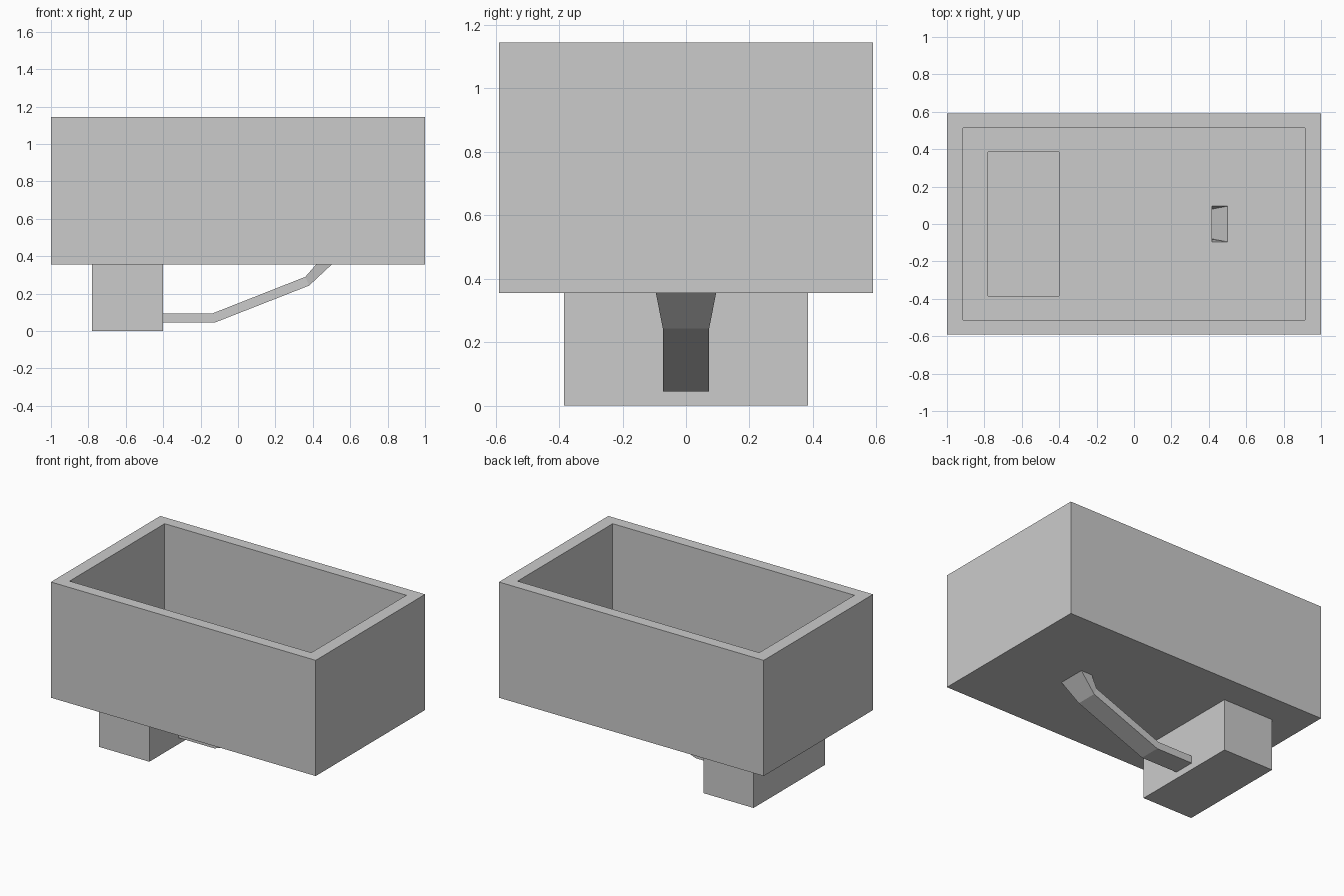
import bpy, bmesh, math

if "Cube" in bpy.data.objects:
    bpy.data.objects.remove(bpy.data.objects["Cube"])

Z_FLOOR, Z_TOP = 0.355, 1.145


def finish(name, bm):
    bmesh.ops.remove_doubles(bm, verts=bm.verts[:], dist=1e-5)
    bmesh.ops.recalc_face_normals(bm, faces=bm.faces[:])
    me = bpy.data.meshes.new(name)
    bm.to_mesh(me)
    bm.free()
    ob = bpy.data.objects.new(name, me)
    bpy.context.collection.objects.link(ob)
    return ob


def loft(bm, rings, closed=False):
    """Skin a list of equal-length rings of points with quads."""
    vr = [[bm.verts.new(p) for p in r] for r in rings]
    pairs = list(zip(vr, vr[1:])) + ([(vr[-1], vr[0])] if closed else [])
    for a, b in pairs:
        n = len(a)
        for i in range(n):
            j = (i + 1) % n
            bm.faces.new((a[i], a[j], b[j], b[i]))


def panel(bm, us, vs, place, holes=()):
    """Flat grid of faces, leaving out the cells whose centre lies in a hole."""
    for u0, u1 in zip(us, us[1:]):
        for v0, v1 in zip(vs, vs[1:]):
            cu, cv = (u0 + u1) / 2, (v0 + v1) / 2
            if any(a < cu < b and c < cv < d for a, b, c, d in holes):
                continue
            bm.faces.new([bm.verts.new(place(u, v)) for u, v in
                          ((u0, v0), (u1, v0), (u1, v1), (u0, v1))])


def rect(x0, x1, hy, z):
    return [(x0, -hy, z), (x1, -hy, z), (x1, hy, z), (x0, hy, z)]


PIT = (-0.78, -0.40, -0.385, 0.385)
DRAIN = (0.417, 0.50, -0.095, 0.095)

# thick walls of the basin
bm = bmesh.new()
loft(bm, [rect(-1, 1, 0.59, Z_FLOOR), rect(-1, 1, 0.59, Z_TOP),
          rect(-0.913, 0.913, 0.513, Z_TOP), rect(-0.913, 0.913, 0.513, Z_FLOOR)], closed=True)
finish("basin_walls", bm)

# thin floor, open over the pit and the drain
bm = bmesh.new()
panel(bm, [-0.913, -0.78, -0.40, 0.417, 0.50, 0.913],
      [-0.513, -0.385, -0.095, 0.095, 0.385, 0.513],
      lambda u, v: (u, v, Z_FLOOR), [PIT, DRAIN])
finish("basin_floor", bm)

# open pit hanging below the floor, with an inlet for the pipe
bm = bmesh.new()
x0, x1, y0, y1 = PIT
ys, zs = [y0, -0.073, 0.073, y1], [0, 0.045, 0.095, Z_FLOOR]
panel(bm, ys, zs, lambda u, v: (x1, u, v), [(-0.073, 0.073, 0.045, 0.095)])
panel(bm, [y0, y1], [0, Z_FLOOR], lambda u, v: (x0, u, v))
panel(bm, [x0, x1], [y0, y1], lambda u, v: (u, v, 0))
for y in (y0, y1):
    panel(bm, [x0, x1], [0, Z_FLOOR], lambda u, v: (u, y, v))
finish("pit", bm)

# bent rectangular pipe: lower (x, z), upper (x, z), half width
sections = [((-0.40, 0.045), (-0.40, 0.095), 0.073),
            ((-0.125, 0.045), (-0.135, 0.095), 0.073),
            ((0.38, 0.243), (0.36, 0.29), 0.073),
            ((0.50, Z_FLOOR), (0.417, Z_FLOOR), 0.095)]
bm = bmesh.new()
loft(bm, [[(a[0], -h, a[1]), (a[0], h, a[1]), (b[0], h, b[1]), (b[0], -h, b[1])]
          for a, b, h in sections])
finish("drain_pipe", bm)
